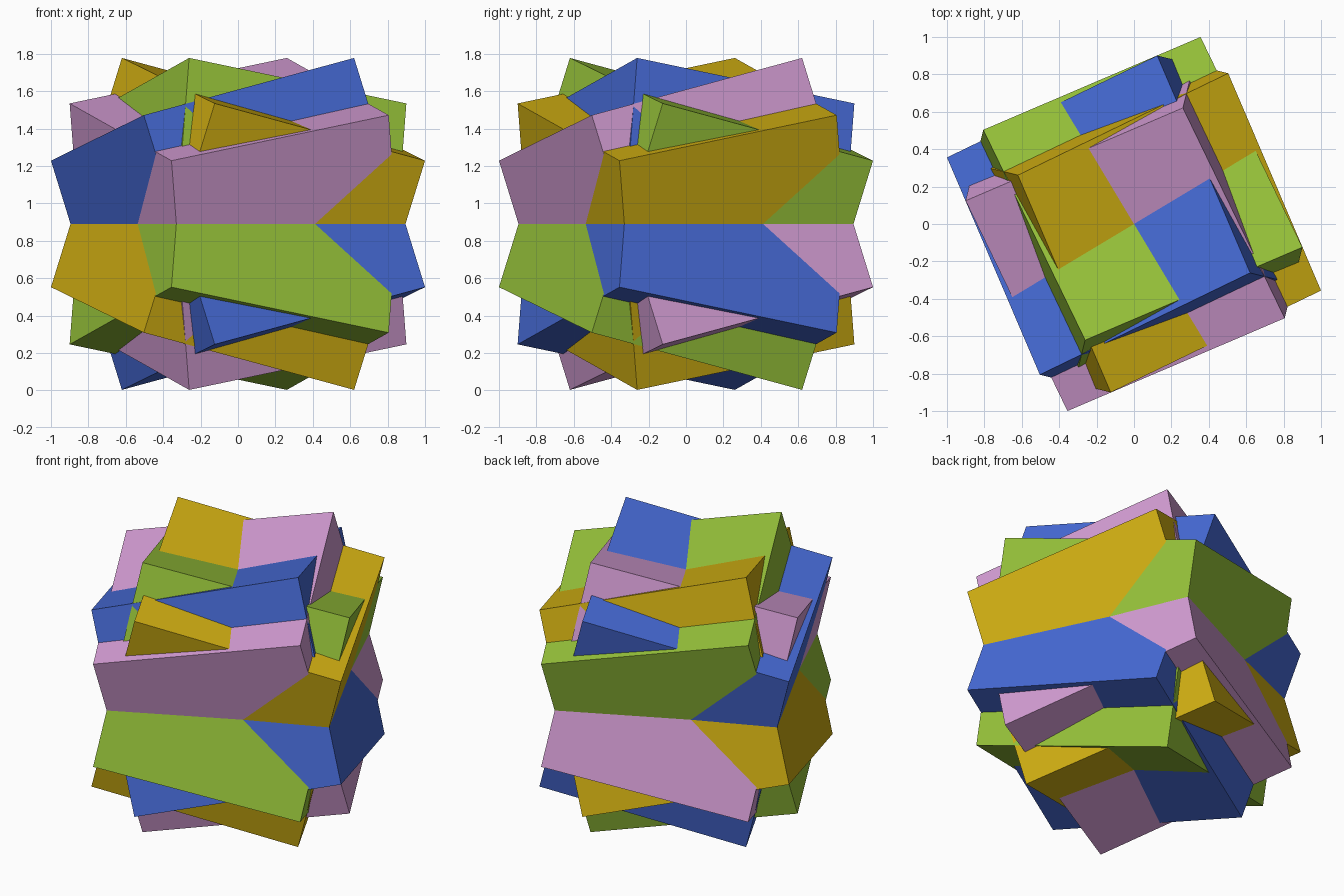
import bpy, math
from mathutils import Matrix, Vector

if "Cube" in bpy.data.objects:
    bpy.data.objects.remove(bpy.data.objects["Cube"])

CENTRE_Z = 0.89   # half height of the whole compound


def make_material(name, rgb):
    # sRGB 0-255 to linear
    lin = [((c / 255 + 0.055) / 1.055) ** 2.4 if c > 10 else c / 255 / 12.92 for c in rgb]
    mat = bpy.data.materials.new(name)
    mat.diffuse_color = (*lin, 1.0)
    mat.use_nodes = True
    mat.node_tree.nodes["Principled BSDF"].inputs["Base Color"].default_value = mat.diffuse_color
    return mat


# Axes of the first tilted cube, made exactly orthogonal
u = Vector((1.17, 0.50, 0.245)).normalized()
v = Vector((-0.54, 1.12, 0.305))
v = (v - u * v.dot(u)).normalized()
n = u.cross(v)
tilt = Matrix((u, v, n)).transposed()

# Edge length chosen so the outermost corner sits 1 unit from the axis plane
corner = tilt @ Vector((-1, -1, 1))
edge = 2.0 / abs(corner.y)

# Four interpenetrating cubes, each a quarter turn about the vertical axis
cubes = [
    ("pink_cube", "pink", (211, 156, 211)),
    ("gold_cube", "gold", (209, 175, 18)),
    ("green_cube", "green", (151, 195, 58)),
    ("blue_cube", "blue", (70, 106, 213)),
]
for i, (name, colour, rgb) in enumerate(cubes):
    bpy.ops.mesh.primitive_cube_add(size=edge)
    cube = bpy.context.object
    cube.name = name
    turn = Matrix.Rotation(math.radians(90 * i), 3, 'Z')
    cube.matrix_world = Matrix.Translation((0, 0, CENTRE_Z)) @ (turn @ tilt).to_4x4()
    cube.data.materials.append(make_material(colour, rgb))
